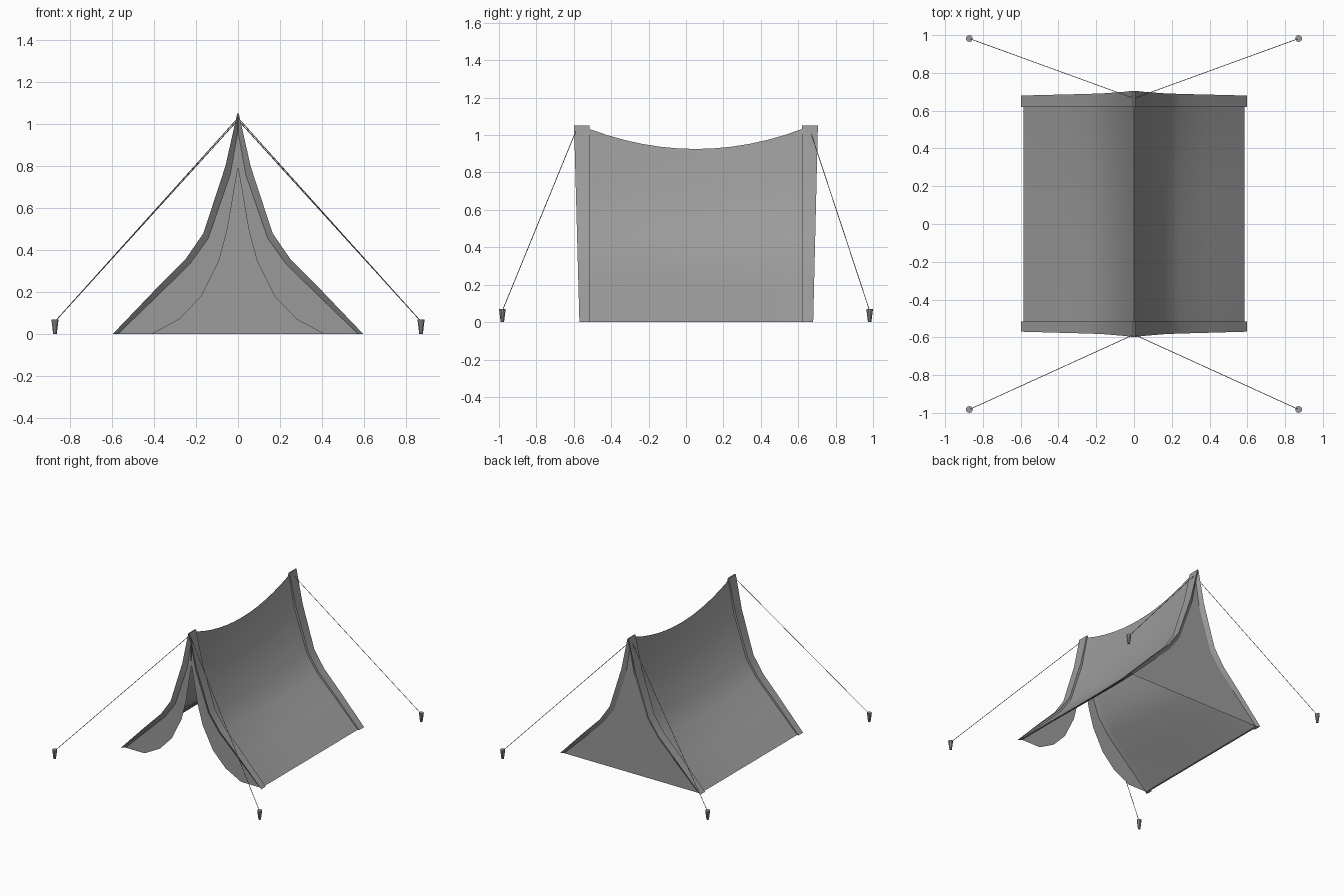
import bpy, math
from mathutils import Vector

if "Cube" in bpy.data.objects:
    bpy.data.objects.remove(bpy.data.objects["Cube"])

# half profiles (x, z) from ground to ridge
BAND = [(0.597, 0), (0.396, 0.21), (0.25, 0.357), (0.165, 0.48), (0.06, 0.80), (0.004, 1.05)]
CLOTH = [(0.585, 0), (0.386, 0.20), (0.24, 0.345), (0.152, 0.47), (0.049, 0.78), (0.001, 1.032)]
LINING = [(0.572, 0), (0.376, 0.19), (0.23, 0.333), (0.142, 0.455), (0.037, 0.76), (0.001, 0.96)]
OPENING = [(0.41, 0), (0.28, 0.07), (0.175, 0.18), (0.09, 0.35), (0.05, 0.50), (0.001, 0.79)]
FRONT, BACK = -0.515, 0.62  # inner edges of the end bands

grey = bpy.data.materials.new("dark_grey")
grey.diffuse_color = (0.33, 0.33, 0.33, 1)
grey.use_nodes = True
grey.node_tree.nodes["Principled BSDF"].inputs["Base Color"].default_value = grey.diffuse_color


def make(name, verts, faces, smooth=True):
    me = bpy.data.meshes.new(name)
    me.from_pydata(verts, [], faces)
    me.materials.append(grey)
    ob = bpy.data.objects.new(name, me)
    bpy.context.collection.objects.link(ob)
    bpy.ops.object.select_all(action='DESELECT')
    ob.select_set(True)
    bpy.context.view_layer.objects.active = ob
    bpy.ops.object.mode_set(mode='EDIT')
    bpy.ops.mesh.select_all(action='SELECT')
    bpy.ops.mesh.normals_make_consistent(inside=False)
    bpy.ops.object.mode_set(mode='OBJECT')
    if smooth:
        bpy.ops.object.shade_smooth_by_angle(angle=math.radians(30))
    return ob


def full(half):
    return [(-x, z) for x, z in half] + [(x, z) for x, z in reversed(half)]


def shell(name, outer, inner, stations, inner_stations=None):
    """Arched sheet with thickness; a station maps (x, z) to a 3D point."""
    a, b = full(outer), full(inner)[::-1]
    m, n = len(a), len(a) + len(b)
    verts = []
    for s, t in zip(stations, inner_stations or stations):
        verts += [s(x, z) for x, z in a] + [t(x, z) for x, z in b]
    faces = [(k*n + i, k*n + (i+1) % n, (k+1)*n + (i+1) % n, (k+1)*n + i)
             for k in range(len(stations) - 1) for i in range(n)]
    for base in (0, (len(stations) - 1) * n):
        faces += [(base+i, base+i+1, base+n-2-i, base+n-1-i) for i in range(m-1)]
    return make(name, verts, faces)


def at(y, lean=0.0, scale=1.0):
    return lambda x, z: (x, y + lean * z, z * scale)


# sagging canopy
stations = []
for i in range(13):
    t = -1 + i / 6
    y = (FRONT + BACK) / 2 + t * (BACK - FRONT) / 2
    stations.append(at(y, 0, 1 - 0.103 * (1 - t * t)))
shell("canopy", CLOTH, LINING, stations)

# raised hem bands, their end faces sloping in to the end panels
front_panel, back_panel = at(-0.55, -0.02), at(0.662, 0.02)
shell("front_band", BAND, LINING, [at(-0.57, -0.027), at(FRONT)], [front_panel, at(FRONT)])
shell("back_band", BAND, LINING, [at(BACK), at(0.68, 0.024)], [at(BACK), back_panel])


# end panels
def strip(name, a, b, place):
    n = len(a)
    verts = [place(x, z) for x, z in a + b]
    make(name, verts, [(i, i+1, n+i+1, n+i) for i in range(n-1)], False)


for side, s in (("left", -1), ("right", 1)):
    strip(side + "_front_flap", [(s*x, z) for x, z in LINING],
          [(s*x, z) for x, z in OPENING], front_panel)
strip("back_wall", LINING, [(-x, z) for x, z in LINING], back_panel)

# guy ropes and pegs
for end, sy, tie in (("front", -1, (0, -0.585, 1.03)), ("back", 1, (0, 0.665, 1.02))):
    for side, sx in (("left", -1), ("right", 1)):
        foot, top = Vector((sx*0.872, sy*0.982, 0.06)), Vector(tie)
        d = top - foot
        bpy.ops.mesh.primitive_cylinder_add(vertices=6, radius=0.002, depth=d.length,
                                            location=(foot + top) / 2,
                                            rotation=d.to_track_quat('Z', 'Y').to_euler())
        bpy.context.object.name = f"{end}_{side}_rope"
        bpy.context.object.data.materials.append(grey)
        bpy.ops.mesh.primitive_cone_add(vertices=10, radius1=0.009, radius2=0.018, depth=0.07,
                                        location=(foot.x, foot.y, 0.035))
        bpy.context.object.name = f"{end}_{side}_peg"
        bpy.context.object.data.materials.append(grey)
